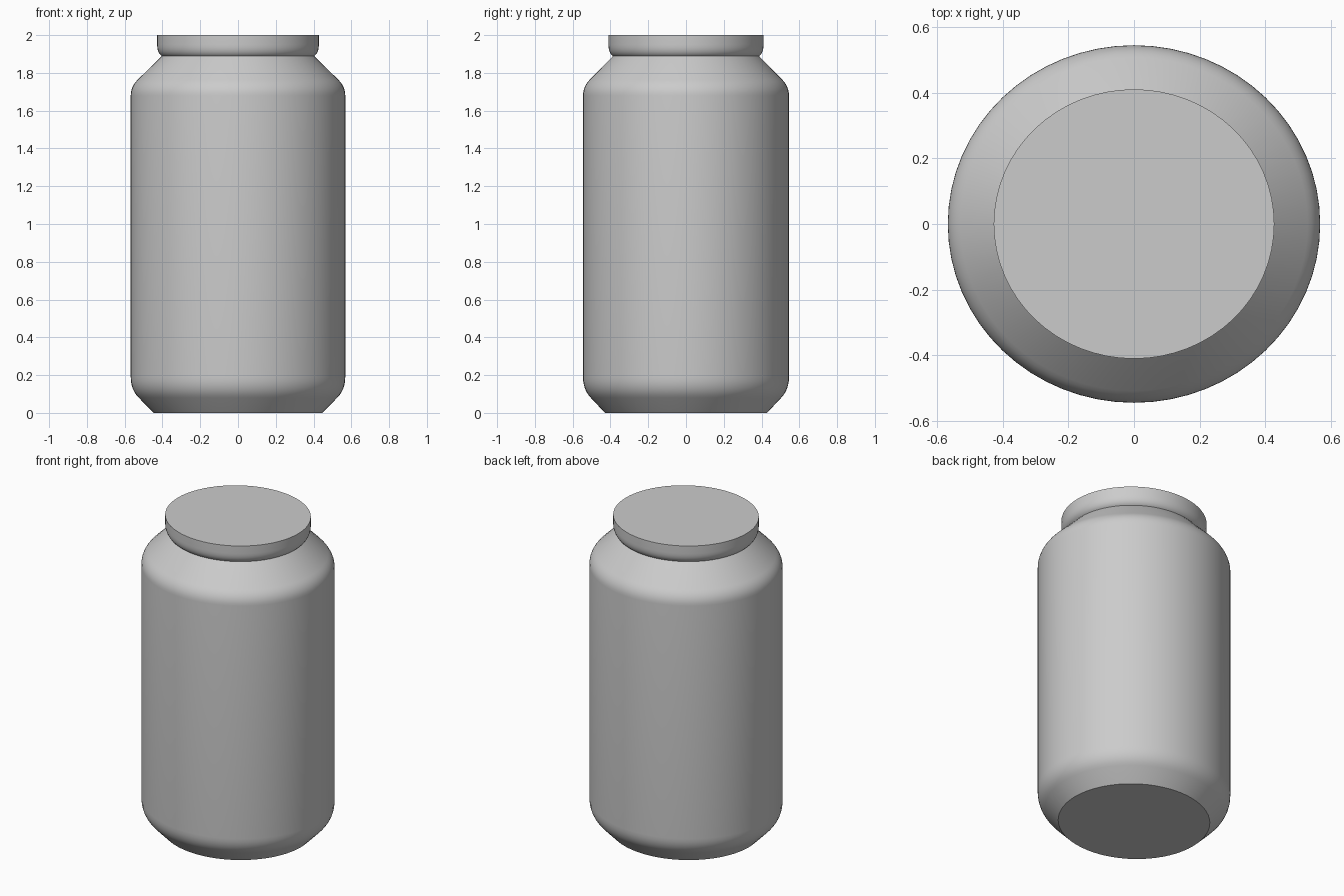
import bpy, bmesh, math

cube = bpy.data.objects.get("Cube")
if cube:
    bpy.data.objects.remove(cube, do_unlink=True)

SEGMENTS = 64
DEPTH_RATIO = 0.96  # the can is slightly oval


def make_material(name, colour):
    mat = bpy.data.materials.new(name)
    mat.use_nodes = True
    mat.diffuse_color = colour
    mat.node_tree.nodes["Principled BSDF"].inputs["Base Color"].default_value = colour
    return mat


def lathe(name, profile, mat):
    """Turn a (radius, height) profile into a closed, smooth body."""
    bm = bmesh.new()
    rings = []
    for r, z in profile:
        angles = [2 * math.pi * i / SEGMENTS for i in range(SEGMENTS)]
        rings.append([bm.verts.new((r * math.cos(a), r * DEPTH_RATIO * math.sin(a), z))
                      for a in angles])
    for low, high in zip(rings, rings[1:]):
        for i in range(SEGMENTS):
            j = (i + 1) % SEGMENTS
            bm.faces.new((low[i], low[j], high[j], high[i]))
    bm.faces.new(rings[0][::-1])
    bm.faces.new(rings[-1])
    mesh = bpy.data.meshes.new(name)
    bm.to_mesh(mesh)
    bm.free()
    mesh.materials.append(mat)
    obj = bpy.data.objects.new(name, mesh)
    bpy.context.collection.objects.link(obj)
    bpy.ops.object.select_all(action="DESELECT")
    obj.select_set(True)
    bpy.context.view_layer.objects.active = obj
    bpy.ops.object.shade_smooth_by_angle(angle=math.radians(35))
    return obj


def round_corner(start, corner, end, steps=6):
    """Points along a curve from start to end, pulled towards the corner."""
    points = []
    for i in range(steps + 1):
        t = i / steps
        points.append(tuple((1 - t) ** 2 * a + 2 * t * (1 - t) * b + t * t * c
                            for a, b, c in zip(start, corner, end)))
    return points


grey = make_material("plain grey", (0.6, 0.6, 0.6, 1))

# Body: bevelled foot, straight wall and sloping shoulder
body = [(0.447, 0)]
body += round_corner((0.525, 0.08), (0.568, 0.123), (0.568, 0.19))
body += round_corner((0.568, 1.68), (0.568, 1.728), (0.53, 1.765))
body += [(0.402, 1.89)]
lathe("can_body", body, grey)

# Rim: rounded underside and flat lid
rim = round_corner((0.402, 1.888), (0.428, 1.905), (0.428, 1.95)) + [(0.428, 2)]
lathe("can_rim", rim, grey)
